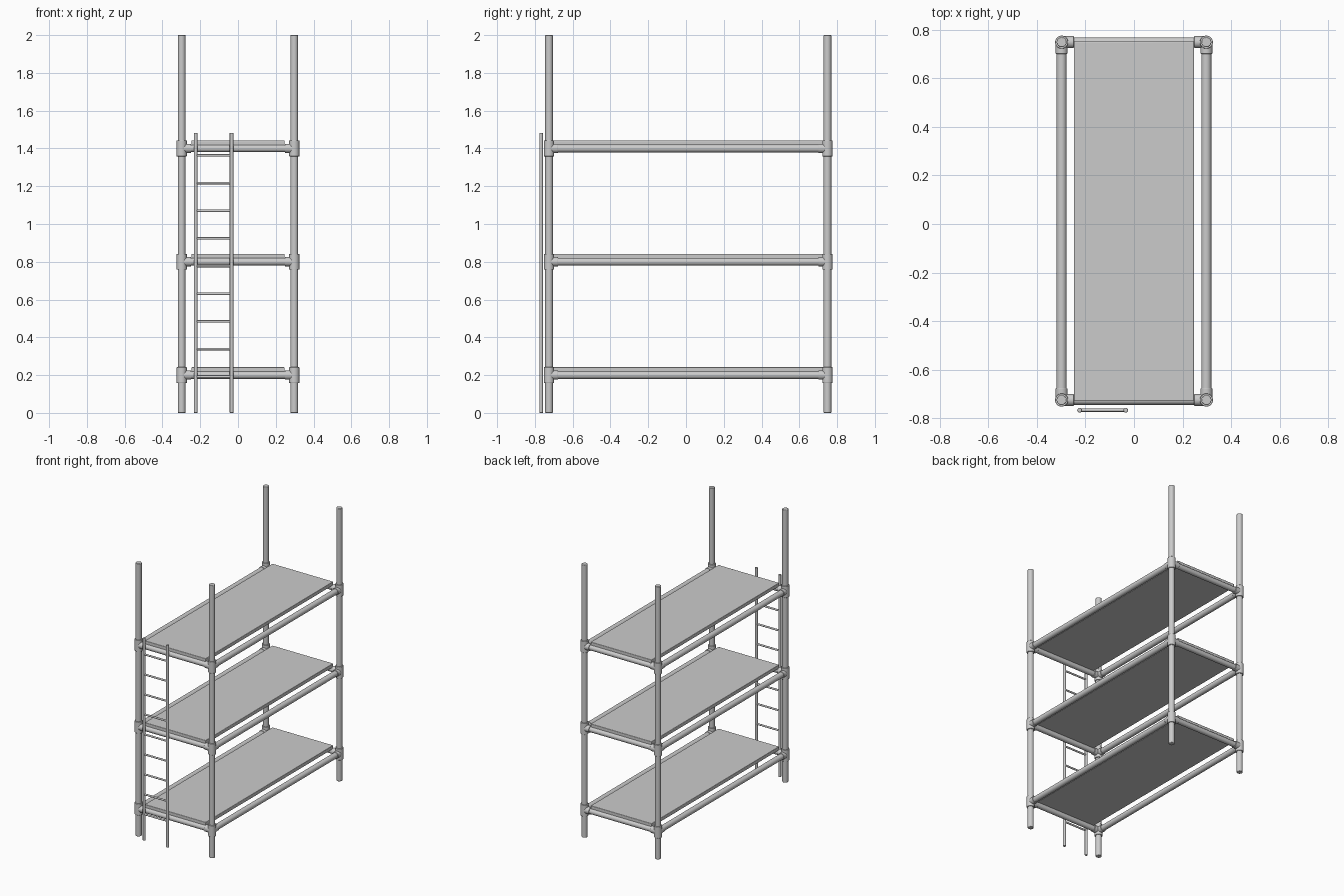
import bpy
from mathutils import Vector

if "Cube" in bpy.data.objects:
    bpy.data.objects.remove(bpy.data.objects["Cube"])

PX = 0.298                 # post x
YF, YB = -0.725, 0.749     # front and back post y
LEVELS = (0.2, 0.8, 1.4)


def finish(ob, name, bevel=0.0, segments=2):
    ob.name = name
    if bevel:
        m = ob.modifiers.new("soft_edges", 'BEVEL')
        m.width = bevel
        m.segments = segments
        m.limit_method = 'ANGLE'
    bpy.ops.object.shade_smooth_by_angle()
    return ob


def tube(name, a, b, r, sides=32, bevel=0.0):
    a, b = Vector(a), Vector(b)
    d = b - a
    bpy.ops.mesh.primitive_cylinder_add(
        vertices=sides, radius=r, depth=d.length, location=(a + b) / 2,
        rotation=d.to_track_quat('Z', 'Y').to_euler())
    return finish(bpy.context.object, name, bevel)


# Corner posts with their three-way pipe fittings
for x in (-PX, PX):
    for y in (YF, YB):
        tube("post", (x, y, 0), (x, y, 2), 0.0205, bevel=0.003)
        sx = -1 if x > 0 else 1
        sy = -1 if y > 0 else 1
        for z in LEVELS:
            tube("fitting_collar", (x, y, z - 0.042), (x, y, z + 0.042), 0.027, bevel=0.002)
            tube("fitting_end_sleeve", (x, y, z), (x + sx * 0.05, y, z), 0.0245, bevel=0.002)
            tube("fitting_side_sleeve", (x, y, z), (x, y + sy * 0.048, z), 0.0245, bevel=0.002)

# Rails and shelf board on each level
for z in LEVELS:
    for y in (YF, YB):
        tube("end_rail", (-PX, y, z), (PX, y, z), 0.0195)
    for x in (-PX, PX):
        tube("side_rail", (x, YF, z), (x, YB, z), 0.0205)
    bpy.ops.mesh.primitive_cube_add(size=1, location=(0, (YF + YB) / 2, z + 0.0285))
    board = bpy.context.object
    board.scale = (0.494, YB - YF + 0.006, 0.027)
    bpy.ops.object.transform_apply(location=False, rotation=False, scale=True)
    finish(board, "shelf_board", 0.004, 3)

# Ladder on the front
LX0, LX1, LY = -0.224, -0.034, -0.767
for x in (LX0, LX1):
    tube("ladder_stile", (x, LY, 0), (x, LY, 1.483), 0.0098, 20, 0.002)
for i in range(9):
    z = 0.191 + i * 0.1465
    tube("ladder_rung", (LX0, LY, z), (LX1, LY, z), 0.0065, 16)
